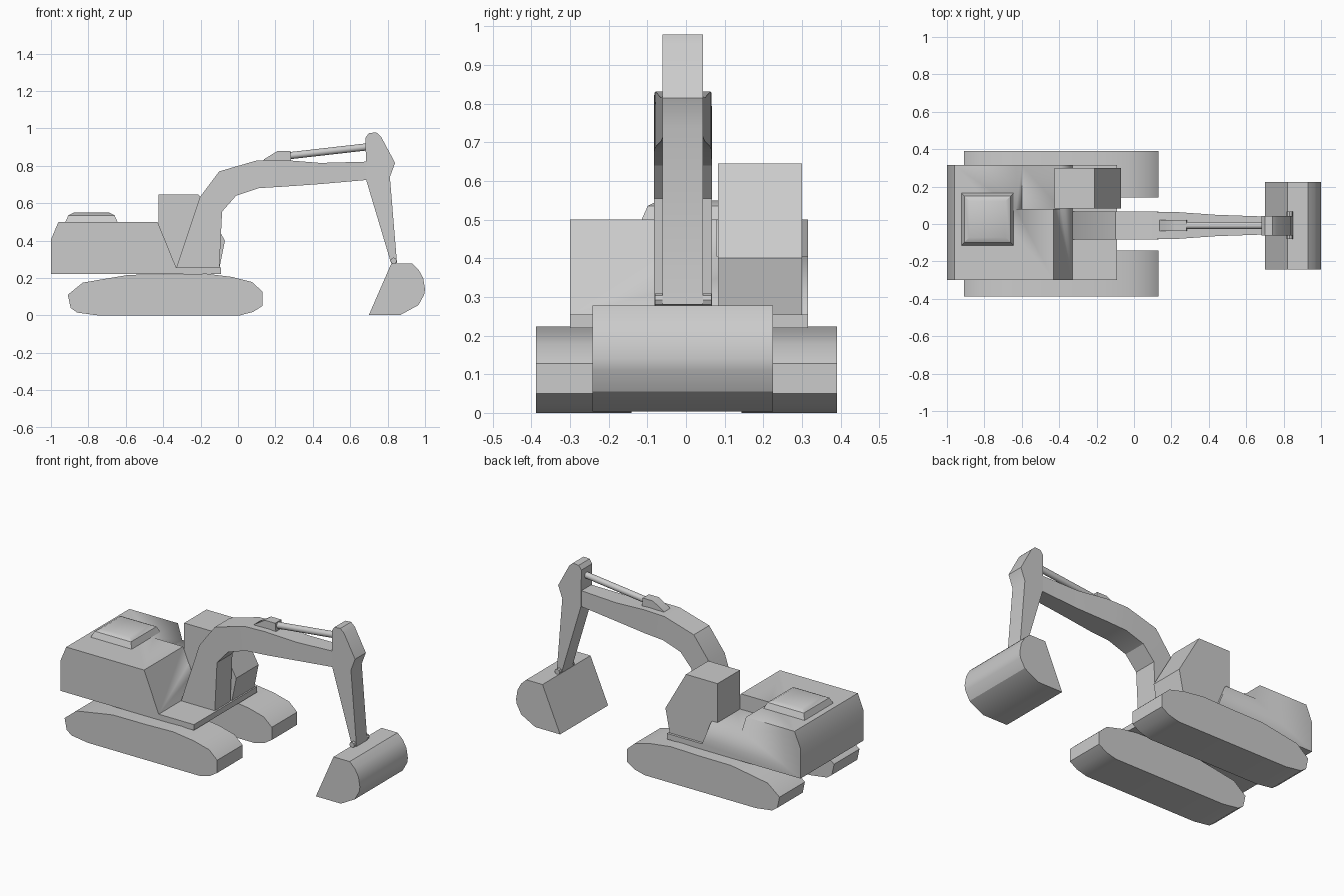
import bpy, bmesh
from math import radians
from mathutils import Vector

if "Cube" in bpy.data.objects:
    bpy.data.objects.remove(bpy.data.objects["Cube"])


def finish(name, bm):
    bmesh.ops.recalc_face_normals(bm, faces=bm.faces)
    me = bpy.data.meshes.new(name)
    bm.to_mesh(me)
    bm.free()
    ob = bpy.data.objects.new(name, me)
    bpy.context.collection.objects.link(ob)
    bpy.ops.object.select_all(action='DESELECT')
    ob.select_set(True)
    bpy.context.view_layer.objects.active = ob
    bpy.ops.object.shade_smooth_by_angle(angle=radians(30))
    return ob


def loft(name, rings):
    """Bridge equal-length closed rings and cap both ends."""
    bm = bmesh.new()
    loops = [[bm.verts.new(p) for p in ring] for ring in rings]
    n = len(loops[0])
    for a, b in zip(loops, loops[1:]):
        for i in range(n):
            j = (i + 1) % n
            bm.faces.new((a[i], a[j], b[j], b[i]))
    bm.faces.new(loops[0])
    bm.faces.new(loops[-1])
    return finish(name, bm)


def prism(name, profile, y0, y1):
    """Extrude an x-z side profile from y0 to y1."""
    return loft(name, [[(x, y, z) for x, z in profile] for y in (y0, y1)])


def rod(name, a, b, r, sides=16):
    a, b = Vector(a), Vector(b)
    bm = bmesh.new()
    bmesh.ops.create_cone(bm, cap_ends=True, segments=sides, radius1=r, radius2=r, depth=(b - a).length)
    rot = (b - a).to_track_quat('Z', 'Y').to_matrix()
    for v in bm.verts:
        v.co = rot @ v.co + (a + b) / 2
    return finish(name, bm)


# Crawler tracks
track = [(-.91, .11), (-.895, .04), (-.86, .015), (-.75, 0), (.01, 0), (.08, .018), (.13, .05),
         (.13, .128), (.075, .178), (-.03, .205), (-.17, .223), (-.36, .218), (-.58, .217),
         (-.66, .204), (-.83, .175)]
for side, y0 in (("right", -.388), ("left", .143)):
    prism(side + "_track", track, y0, y0 + .247)

# Upper body with a lowered shelf behind the cab
body = prism("body", [(-1, .22), (-1, .405), (-.96, .5), (-.43, .5), (-.33, .255), (-.09, .255), (-.09, .22)],
             -.3, .315)
notch = prism("notch_cutter", [(-.63, .6), (-.63, .5), (-.6, .405), (-.3, .405), (-.3, .6)], .08, .5)
notch.hide_render = True
notch.hide_set(True)
cut = body.modifiers.new("shelf", 'BOOLEAN')
cut.operation = 'DIFFERENCE'
cut.solver = 'EXACT'
cut.object = notch

# Engine cover on the rear deck
rings = []
for inset, z in ((0, .495), (.018, .535), (.045, .549)):
    x0, x1, y0, y1 = -.925 + inset, -.642 - inset, -.117 + inset, .167 - inset
    rings.append([(x0, y0, z), (x1, y0, z), (x1, y1, z), (x0, y1, z)])
loft("engine_cover", rings)

# Cab
prism("cab", [(-.425, .25), (-.425, .645), (-.21, .645), (-.07, .4), (-.1, .25)], .083, .3)

# Boom: upper edge, lower edge and half width at each station
stations = [((-.33, .253), (-.1, .253), .075), ((-.205, .63), (-.085, .555), .075),
            ((-.1, .77), (-.01, .64), .075), ((.1, .828), (.11, .68), .074),
            ((.24, .831), (.24, .688), .071), ((.44, .815), (.44, .702), .057),
            ((.7, .822), (.7, .725), .048)]
yc = -.008
loft("boom", [[(t[0], yc - w, t[1]), (t[0], yc + w, t[1]), (b[0], yc + w, b[1]), (b[0], yc - w, b[1])]
              for t, b, w in stations])

# Stick cylinder and its mount
prism("cylinder_mount", [(.13, .82), (.14, .835), (.21, .878), (.28, .878), (.285, .82)], yc - .03, yc + .03)
rod("cylinder_rod", (.26, yc, .852), (.7, yc, .902), .019)

# Stick
prism("stick", [(.682, .95), (.7, .975), (.74, .978), (.765, .955), (.84, .815), (.812, .74), (.85, .28),
                (.818, .28), (.685, .725)], -.061, .044)

# Bucket pin and bucket
rod("bucket_pin", (.832, -.08, .292), (.832, .066, .292), .017, 8)
prism("bucket", [(.7, .003), (.87, .003), (.965, .055), (.995, .11), (1, .14), (.99, .2), (.965, .245),
                 (.93, .278), (.82, .278)], -.242, .225)
